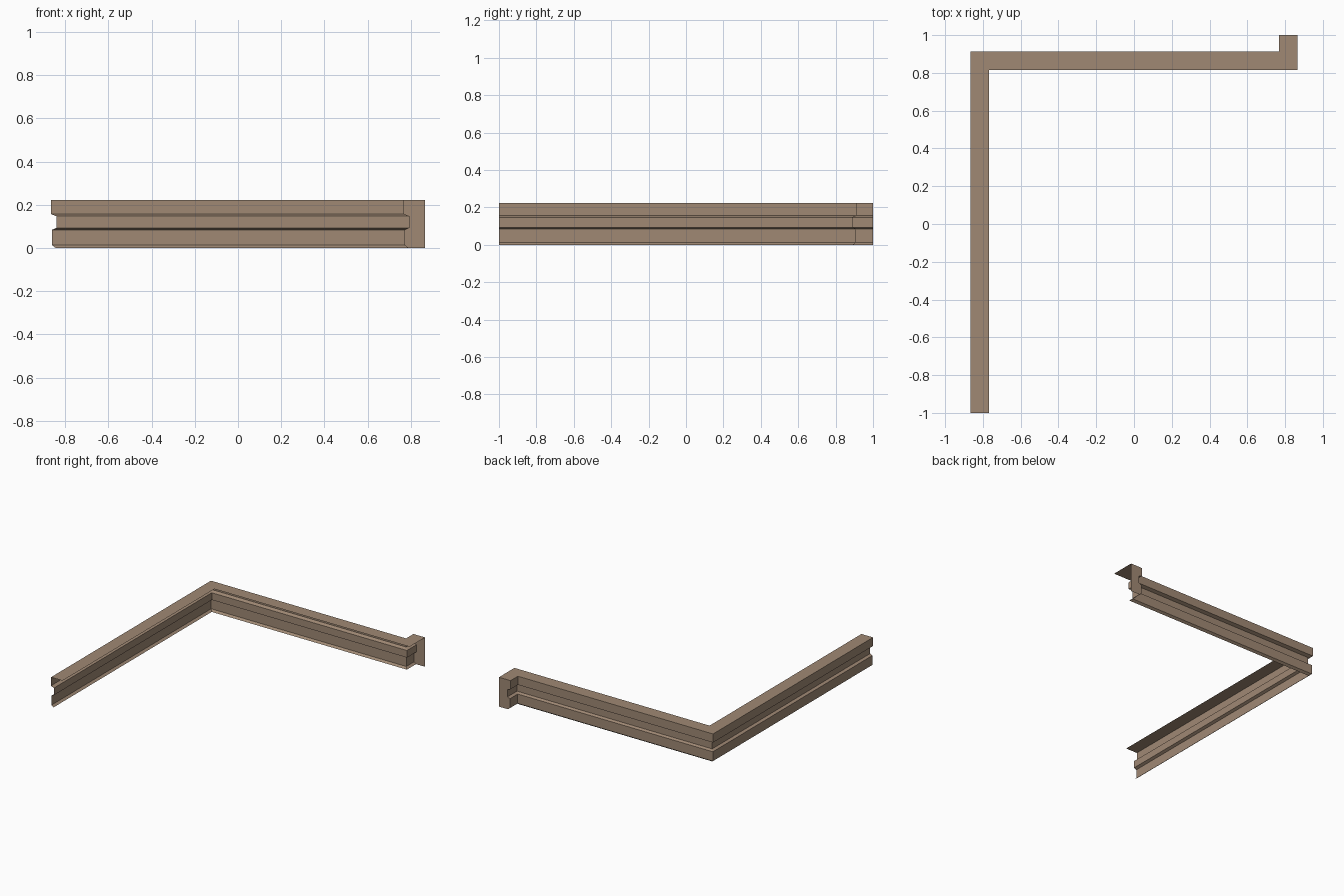
import bpy, bmesh

if "Cube" in bpy.data.objects:
    bpy.data.objects.remove(bpy.data.objects["Cube"])

# One flat colour
wood = bpy.data.materials.new("warm_tan")
wood.diffuse_color = (0.35, 0.25, 0.175, 1)
wood.use_nodes = True
wood.node_tree.nodes["Principled BSDF"].inputs["Base Color"].default_value = wood.diffuse_color

# Moulding profile: (inset from outer line, height), from inner top edge down to the foot
WIDTH = 0.097
profile = [(WIDTH, 0.222), (0, 0.222), (0, 0.157), (0.025, 0.147), (0.025, 0.093),
           (0.005, 0.084), (0.005, 0.013), (0.022, 0.0)]

# Outer plan line and the mitre direction at each point
path = [((-0.865, -1.0), (1, 0)), ((-0.865, 0.912), (1, -1)),
        ((0.768, 0.912), (1, -1)), ((0.768, 1.0), (1, 0))]

bm = bmesh.new()
rings = [[bm.verts.new((p[0] + m[0] * d, p[1] + m[1] * d, z)) for d, z in profile]
         for p, m in path]

# Open moulding sheet with flat top
for a, b in zip(rings, rings[1:]):
    for i in range(len(profile) - 1):
        bm.faces.new((a[i], a[i + 1], b[i + 1], b[i]))

# Flat end plate closing the short return
end = rings[-1]
foot = bm.verts.new((0.768 + WIDTH, 1.0, 0.0))
bm.faces.new(end + [foot])
bmesh.ops.recalc_face_normals(bm, faces=bm.faces)
bm.normal_update()
# Make the top face up, so the visible moulding faces outwards
top = max(bm.faces, key=lambda f: f.calc_center_median().z)
if top.normal.z < 0:
    bmesh.ops.reverse_faces(bm, faces=bm.faces)

mesh = bpy.data.meshes.new("cornice_moulding")
bm.to_mesh(mesh)
bm.free()
mesh.materials.append(wood)
obj = bpy.data.objects.new("cornice_moulding", mesh)
bpy.context.collection.objects.link(obj)
